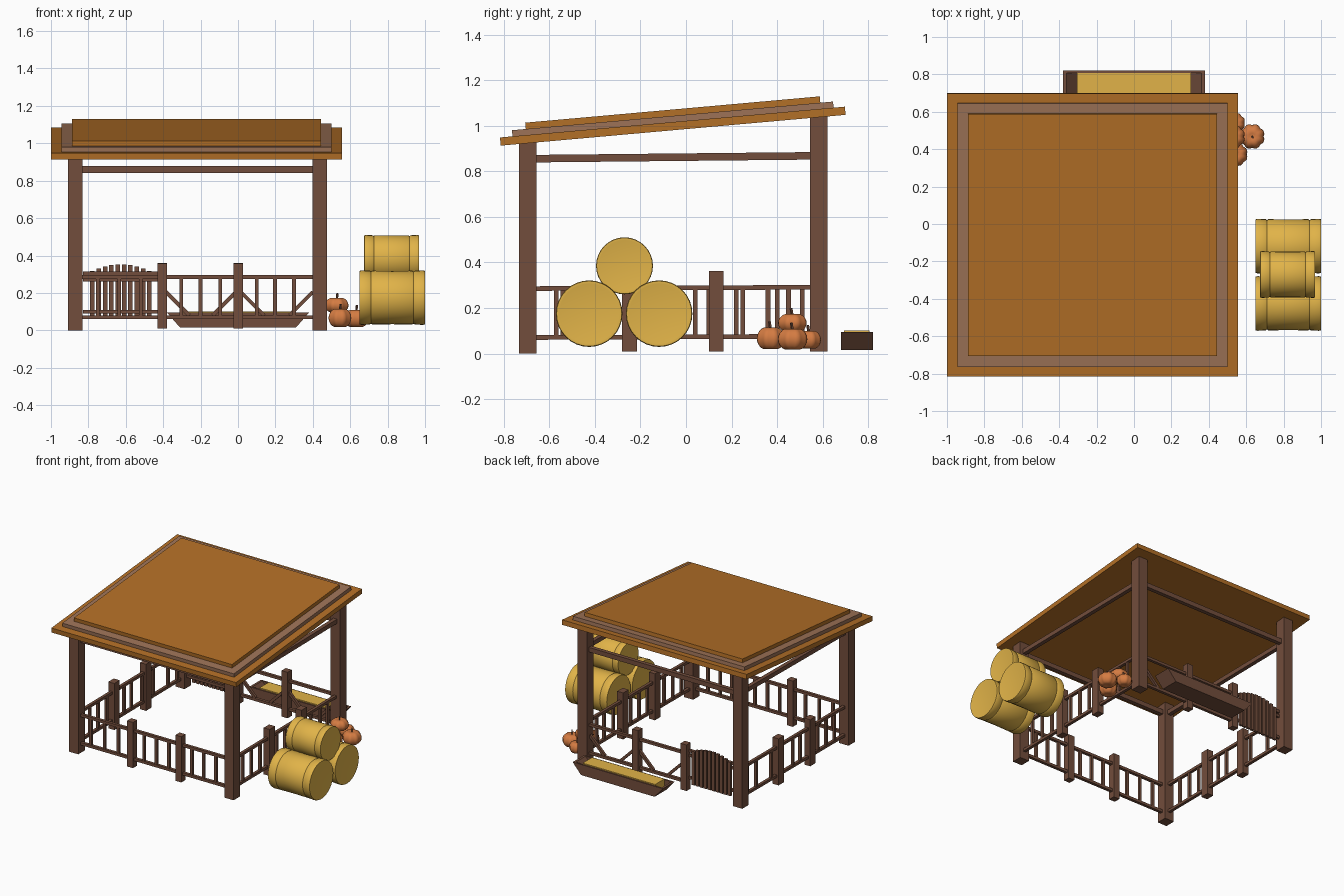
import bpy, bmesh, math
from mathutils import Vector, Matrix

if "Cube" in bpy.data.objects:
    bpy.data.objects.remove(bpy.data.objects["Cube"])


def material(name, rgb):
    m = bpy.data.materials.new(name)
    m.diffuse_color = (*rgb, 1)
    m.use_nodes = True
    m.node_tree.nodes["Principled BSDF"].inputs["Base Color"].default_value = m.diffuse_color
    return m


WOOD = material("wood", (0.17, 0.075, 0.045))
ROOF = material("roof_board", (0.45, 0.16, 0.02))
PALE = material("pale_board", (0.34, 0.17, 0.095))
HAY = material("hay", (0.75, 0.45, 0.065))
PUMPKIN = material("pumpkin_skin", (0.66, 0.2, 0.055))


def finish(bm, name, mat, smooth=False):
    bmesh.ops.recalc_face_normals(bm, faces=bm.faces)
    me = bpy.data.meshes.new(name)
    bm.to_mesh(me)
    bm.free()
    me.materials.append(mat)
    ob = bpy.data.objects.new(name, me)
    bpy.context.collection.objects.link(ob)
    if smooth:
        bpy.ops.object.select_all(action='DESELECT')
        ob.select_set(True)
        bpy.context.view_layer.objects.active = ob
        bpy.ops.object.shade_smooth_by_angle(angle=math.radians(35))
    return ob


def box(name, center, size, mat=WOOD, rot=None):
    bm = bmesh.new()
    m = Matrix.Translation(center) @ (rot or Matrix()) @ Matrix.Diagonal((*size, 1))
    bmesh.ops.create_cube(bm, size=1, matrix=m)
    return finish(bm, name, mat)


def beam(name, a, b, w, h):
    """Square bar running from a to b."""
    a, b = Vector(a), Vector(b)
    d = b - a
    x = d.normalized()
    side = Vector((0, 0, 1)).cross(x).normalized()
    rot = Matrix((x, side, x.cross(side))).transposed().to_4x4()
    return box(name, (a + b) / 2, (d.length, w, h), WOOD, rot)


def upright(name, x, y, z0, z1, sx, sy):
    return box(name, (x, y, (z0 + z1) / 2), (sx, sy, z1 - z0))


XL, XR, YF, YB = -0.87, 0.438, -0.695, 0.583

# corner posts
for x in (XL, XR):
    upright("front_corner_post", x, YF, 0, 0.932, 0.078, 0.078)
    upright("back_corner_post", x, YB, 0.008, 1.046, 0.078, 0.078)

# beams under the roof
for y in (YF, YB):
    beam("cross_beam", (XL, y, 0.86), (XR, y, 0.86), 0.03, 0.035)
for x in (XL, XR):
    beam("side_beam", (x, YF, 0.855), (x, YB, 0.868), 0.03, 0.033)

# sloping three-layer roof
tilt = Matrix.Rotation(math.radians(5.1), 4, 'X')
for name, z, sx, sy, t, mat in (("roof_lower", 0.998, 1.555, 1.52, 0.036, ROOF),
                                ("roof_middle", 1.028, 1.445, 1.415, 0.030, PALE),
                                ("roof_upper", 1.056, 1.33, 1.298, 0.030, ROOF)):
    box(name, (-0.222, -0.058, z), (sx, sy, t), mat, tilt)

# rails on all four sides, open beside the gate at the back
RAILS = (0.07, 0.285)
for z in RAILS:
    beam("front_rail", (XL, YF, z), (XR, YF, z), 0.022, 0.02)
    beam("back_rail", (-0.4, YB, z), (XR, YB, z), 0.022, 0.02)
    for x in (XL, XR):
        beam("side_rail", (x, YF, z), (x, YB, z + 0.006), 0.022, 0.02)

# fence posts
for x in (-0.405, 0.002):
    upright("front_fence_post", x, YF, 0.01, 0.358, 0.05, 0.05)
    upright("back_fence_post", x, YB, 0.01, 0.36, 0.05, 0.05)
for x in (XL, XR):
    for y in (-0.248, 0.133):
        upright("side_fence_post", x, y, 0.008, 0.362, 0.05, 0.065)

# balusters, three in each bay
for x in (-0.75, -0.635, -0.52, -0.303, -0.2, -0.095, 0.1, 0.198, 0.3):
    upright("front_baluster", x, YF, *RAILS, 0.02, 0.018)
for x, bays in ((XR, (-0.57, -0.465, -0.36, -0.16, -0.06, 0.04, 0.25, 0.36, 0.45)),
                (XL, (-0.54, -0.44, -0.34, -0.13, -0.04, 0.1, 0.22, 0.4, 0.51))):
    for y in bays:
        upright("side_baluster", x, y, *RAILS, 0.018, 0.02)

# diagonal braces at the back
for a, b in ((-0.385, -0.26), (-0.01, -0.135), (0.015, 0.14), (0.40, 0.275)):
    beam("back_brace", (a, YB, 0.205), (b, YB, 0.08), 0.02, 0.02)

# arched picket gate
for i in range(10):
    x = -0.778 + i * 0.0338
    u = (x + 0.626) / 0.165
    upright("gate_picket", x, YB, 0.06, 0.352 - 0.042 * u * u, 0.024, 0.018)
for z in (0.1, 0.27, 0.305):
    beam("gate_rail", (-0.83, YB - 0.012, z), (-0.41, YB - 0.012, z), 0.015, 0.02)

# feeding trough with flared ends
bm = bmesh.new()
loops = []
for hx, y0, y1, z in ((0.31, 0.68, 0.82, 0.015), (0.38, 0.68, 0.82, 0.095),
                      (0.362, 0.692, 0.808, 0.095), (0.30, 0.692, 0.808, 0.03)):
    loops.append([bm.verts.new(p) for p in
                  ((-hx, y0, z), (hx, y0, z), (hx, y1, z), (-hx, y1, z))])
for a, b in zip(loops, loops[1:]):
    for i in range(4):
        j = (i + 1) % 4
        bm.faces.new((a[i], a[j], b[j], b[i]))
bm.faces.new(loops[0])
bm.faces.new(loops[-1])
finish(bm, "trough", WOOD)
box("trough_hay", (0, 0.75, 0.066), (0.61, 0.112, 0.072), HAY)


# round hay bales lying along x
def bale(y, z, r, x0, x1):
    n, rings = 32, []
    prof = ((0, 0.90), (-0.002, 0.92), (0, 0.98), (0.03, 1.0), (0.155, 0.985), (0.175, 0.955),
            (0.195, 0.985), (0.5, 0.975))
    prof += tuple((1 - t, k) for t, k in reversed(prof[:-1]))
    bm = bmesh.new()
    for t, k in prof:
        rings.append([bm.verts.new((x0 + t * (x1 - x0),
                                    y + r * k * math.cos(math.tau * i / n),
                                    z + r * k * math.sin(math.tau * i / n)))
                      for i in range(n)])
    for a, b in zip(rings, rings[1:]):
        for i in range(n):
            j = (i + 1) % n
            bm.faces.new((a[i], a[j], b[j], b[i]))
    bm.faces.new(rings[0])
    bm.faces.new(rings[-1])
    finish(bm, "hay_bale", HAY, True)


bale(-0.425, 0.175, 0.146, 0.65, 1.0)
bale(-0.118, 0.175, 0.146, 0.65, 1.0)
bale(-0.27, 0.385, 0.125, 0.675, 0.968)


# ribbed pumpkins with stems
def pumpkin(x, y, z, r, h):
    bm = bmesh.new()
    bmesh.ops.create_uvsphere(bm, u_segments=32, v_segments=12, radius=1)
    for v in bm.verts:
        a = math.atan2(v.co.y, v.co.x)
        flat = math.hypot(v.co.x, v.co.y)
        k = 0.9 + 0.1 * abs(math.sin(4 * a))
        dip = 1 - 0.3 * max(0, 1 - flat * 1.6)
        v.co = (x + r * k * v.co.x, y + r * k * v.co.y, z + h * v.co.z * dip)
    finish(bm, "pumpkin", PUMPKIN, True)
    beam("pumpkin_stem", (x, y, z + h * 0.6), (x + 0.004, y - 0.006, z + h + 0.016), 0.009, 0.009)


pumpkin(0.545, 0.372, 0.066, 0.064, 0.058)
pumpkin(0.54, 0.54, 0.06, 0.055, 0.048)
pumpkin(0.632, 0.468, 0.063, 0.068, 0.056)
pumpkin(0.528, 0.467, 0.134, 0.066, 0.048)
